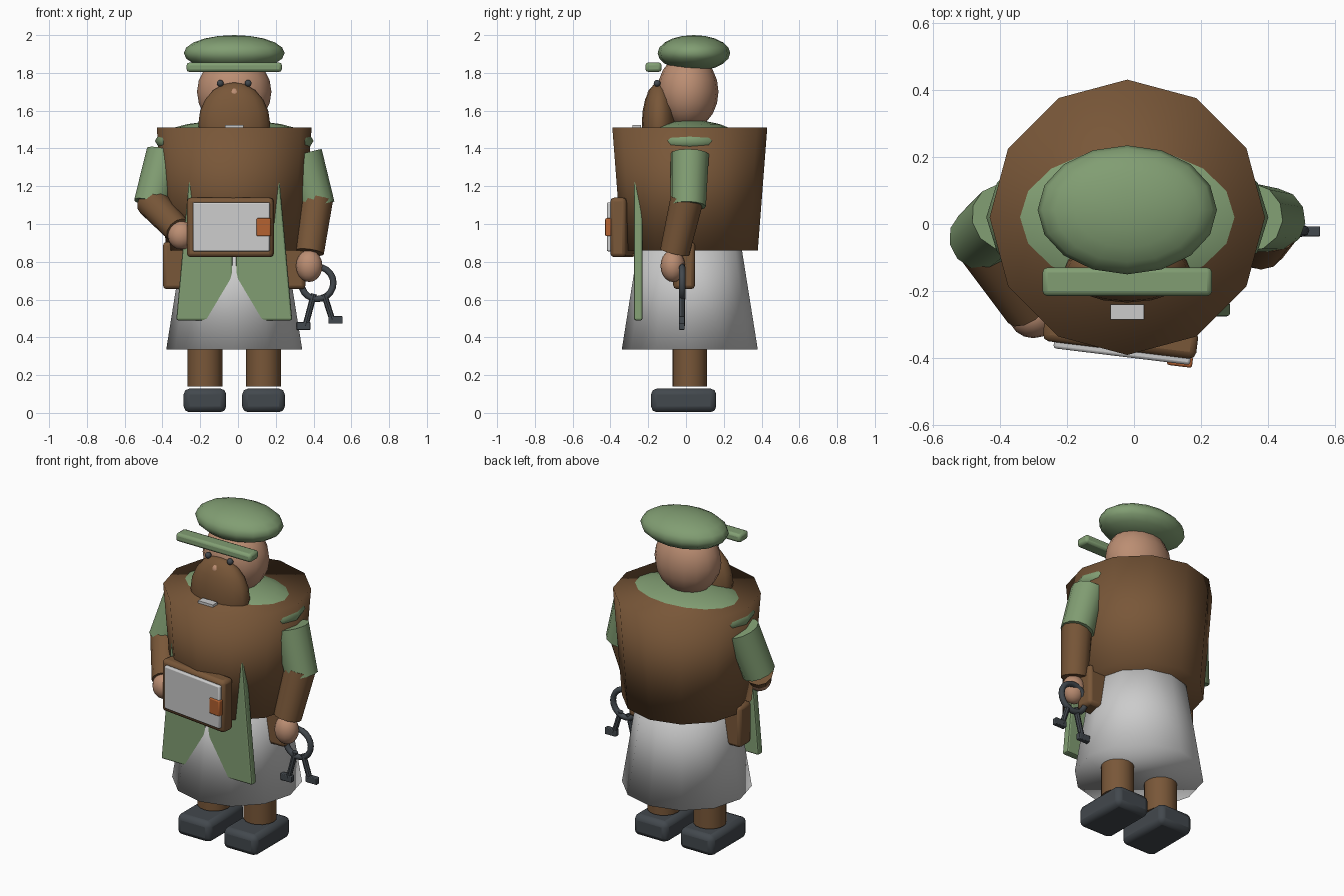
import bpy, math
from mathutils import Vector

if "Cube" in bpy.data.objects:
    bpy.data.objects.remove(bpy.data.objects["Cube"])

CX, CY = -0.02, 0.02          # body axis


def mat(name, rgb):
    m = bpy.data.materials.new(name)
    m.diffuse_color = (*rgb, 1)
    m.use_nodes = True
    m.node_tree.nodes["Principled BSDF"].inputs["Base Color"].default_value = m.diffuse_color
    return m


GREEN = mat("green_cloth", (0.22, 0.34, 0.17))
BROWN = mat("brown_leather", (0.19, 0.095, 0.04))
SKIN = mat("skin", (0.50, 0.27, 0.17))
DARK = mat("dark_iron", (0.055, 0.065, 0.075))
ORANGE = mat("orange_clasp", (0.45, 0.12, 0.03))


def finish(name, m, smooth=True):
    o = bpy.context.object
    o.name = name
    if m:
        o.data.materials.append(m)
    if smooth:
        bpy.ops.object.shade_smooth()
    else:
        bpy.ops.object.shade_smooth_by_angle(angle=math.radians(35))
    return o


def ball(name, loc, radii, m):
    bpy.ops.mesh.primitive_uv_sphere_add(segments=16, ring_count=10, location=loc)
    bpy.context.object.scale = radii
    bpy.ops.object.transform_apply(location=False, rotation=False, scale=True)
    return finish(name, m)


def box(name, loc, size, m, bevel=0.02, rot=(0, 0, 0)):
    bpy.ops.mesh.primitive_cube_add(size=1, location=loc, rotation=rot)
    o = bpy.context.object
    o.scale = size
    bpy.ops.object.transform_apply(location=False, rotation=False, scale=True)
    if bevel:
        b = o.modifiers.new("bevel", 'BEVEL')
        b.width, b.segments = bevel, 2
    return finish(name, m, False)


def limb(name, a, b, ra, rb, m, smooth=False, sides=12):
    a, b = Vector(a), Vector(b)
    d = b - a
    bpy.ops.mesh.primitive_cone_add(vertices=sides, radius1=ra, radius2=rb,
                                    depth=d.length, location=(a + b) / 2)
    bpy.context.object.rotation_euler = d.to_track_quat('Z', 'Y').to_euler()
    return finish(name, m, smooth)


# skirt, vest and shoulders
limb("skirt", (CX, CY, 0.335), (CX, CY, 0.95), 0.36, 0.262, None, True)
limb("vest", (CX, CY, 0.86), (CX, CY, 1.51), 0.36, 0.41, BROWN, True)
ball("shoulders", (CX, CY, 1.44), (0.42, 0.27, 0.11), GREEN)

for s, side in ((-1, "left"), (1, "right")):
    # boots, legs and hip pouches
    box(side + "_boot", (CX + s * 0.155, -0.0125, 0.066), (0.225, 0.345, 0.125), DARK, 0.03)
    limb(side + "_leg", (CX + s * 0.155, CY, 0.14), (CX + s * 0.155, CY, 0.45),
         0.092, 0.092, BROWN, sides=16)
    box(side + "_pouch", (CX + s * 0.30, -0.01, 0.78), (0.155, 0.115, 0.25), BROWN)
    # coat tail, a tapered slab partly sunk into vest and skirt
    pts = [(0.01, 0.49), (0.307, 0.49), (0.225, 1.40), (0.01, 1.40)]
    n = len(pts)
    verts = [(CX + s * x, y, z) for y in (-0.275, -0.23) for x, z in pts]
    faces = [(0, 1, 2, 3), (7, 6, 5, 4)] + [(i, i + n, (i + 1) % n + n, (i + 1) % n)
                                           for i in range(n)]
    if s < 0:
        faces = [f[::-1] for f in faces]
    me = bpy.data.meshes.new(side + "_coat_tail")
    me.from_pydata(verts, [], faces)
    me.materials.append(GREEN)
    o = bpy.data.objects.new(side + "_coat_tail", me)
    bpy.context.collection.objects.link(o)
    b = o.modifiers.new("bevel", 'BEVEL')
    b.width, b.segments = 0.01, 2

# right arm hanging
limb("right_sleeve", (0.345, CY, 1.37), (0.42, 0.012, 1.095), 0.102, 0.094, GREEN)
limb("right_forearm", (0.415, 0.005, 1.13), (0.377, -0.06, 0.85), 0.088, 0.078, BROWN)
ball("right_hand", (0.377, -0.07, 0.778), (0.07, 0.065, 0.085), SKIN)
# left arm bent to the book
limb("left_sleeve", (-0.385, CY, 1.375), (-0.46, -0.045, 1.105), 0.102, 0.094, GREEN)
limb("left_forearm", (-0.46, -0.04, 1.12), (-0.315, -0.255, 0.965), 0.085, 0.072, BROWN)
ball("left_hand", (-0.30, -0.275, 0.94), (0.072, 0.065, 0.075), SKIN)

# head
ball("head", (CX, 0.01, 1.70), (0.197, 0.162, 0.20), SKIN)
ball("beard", (CX, -0.142, 1.53), (0.19, 0.092, 0.22), BROWN)
ball("nose", (CX, -0.172, 1.69), (0.032, 0.032, 0.032), SKIN)
for s, side in ((-1, "left"), (1, "right")):
    ball(side + "_eye", (CX + s * 0.074, -0.153, 1.745), (0.018, 0.018, 0.018), DARK)
ball("cap", (CX, 0.042, 1.905), (0.267, 0.192, 0.095), GREEN)
box("cap_brim", (CX, -0.172, 1.83), (0.505, 0.085, 0.05), GREEN, 0.015)
box("collar_pin", (CX, -0.262, 1.50), (0.10, 0.045, 0.05), None, 0)

# book carried at the front
tilt = (0, 0, math.radians(-7))
box("book", (-0.04, -0.333, 0.982), (0.46, 0.085, 0.315), BROWN, 0.02, tilt)
box("book_panel", (-0.035, -0.38, 0.985), (0.41, 0.03, 0.26), None, 0.008, tilt)
box("book_clasp", (0.137, -0.408, 0.983), (0.075, 0.032, 0.095), ORANGE, 0.006, tilt)

# key ring with two keys
bpy.ops.mesh.primitive_torus_add(location=(0.42, -0.02, 0.688), rotation=(math.pi / 2, 0, 0),
                                 major_radius=0.085, minor_radius=0.017,
                                 major_segments=20, minor_segments=8)
finish("key_ring", DARK)
for i, (a, b, foot) in enumerate((((0.402, 0.63), (0.357, 0.46), (0.347, 0.46)),
                                  ((0.455, 0.63), (0.50, 0.49), (0.517, 0.492)))):
    limb(f"key_shaft_{i}", (a[0], -0.022, a[1]), (b[0], -0.022, b[1]), 0.016, 0.016, DARK, sides=8)
    box(f"key_bit_{i}", (foot[0], -0.022, foot[1]), (0.075, 0.03, 0.04), DARK, 0.004)
